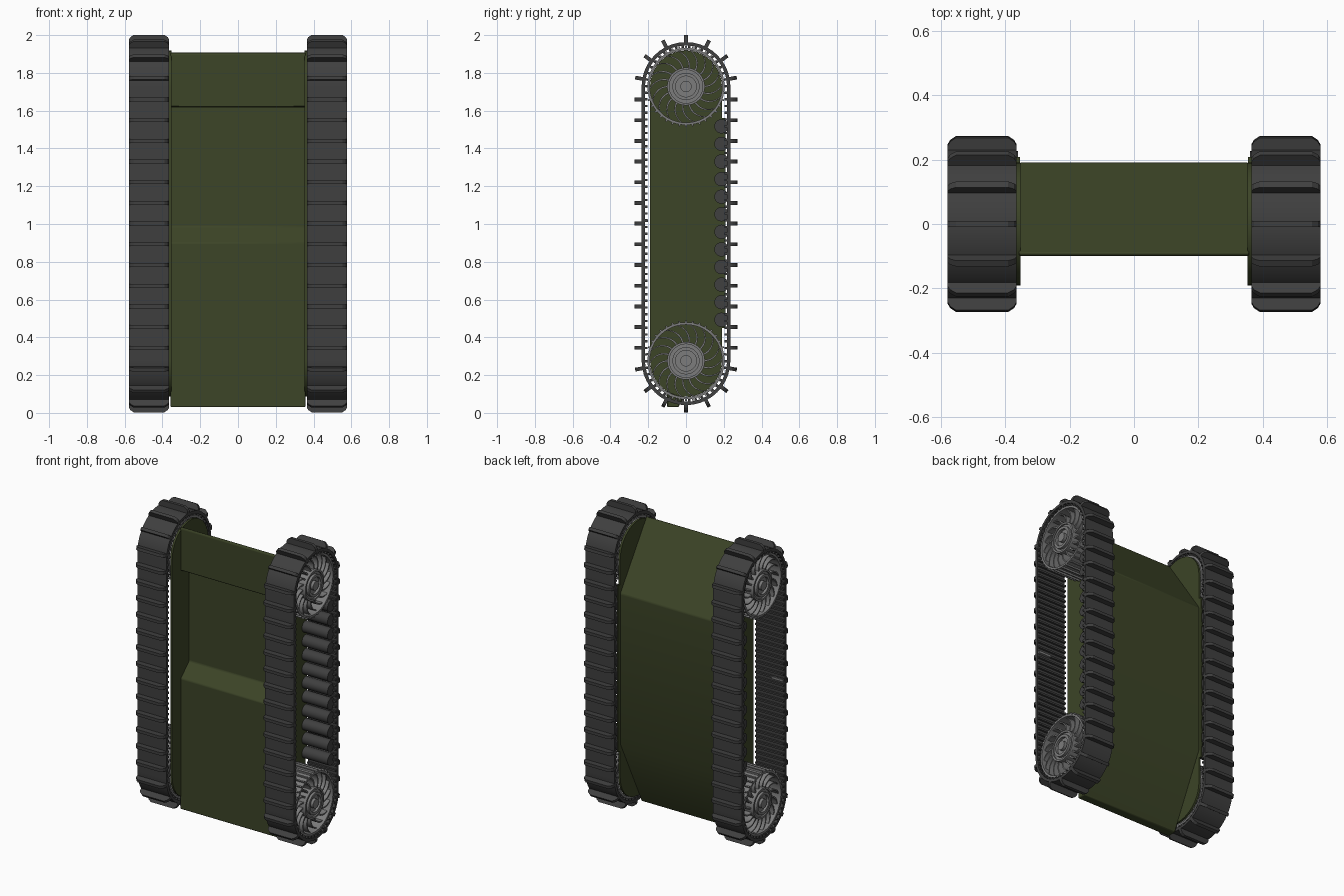
import bpy, bmesh, math
from math import sin, cos, pi
from mathutils import Matrix, Vector

if "Cube" in bpy.data.objects:
    bpy.data.objects.remove(bpy.data.objects["Cube"])

ZLO, ZHI = 0.276, 1.728      # wheel centre heights
SPAN = ZHI - ZLO


def material(name, rgb):
    m = bpy.data.materials.new(name)
    m.diffuse_color = (*rgb, 1)
    m.use_nodes = True
    m.node_tree.nodes["Principled BSDF"].inputs["Base Color"].default_value = m.diffuse_color
    return m


GREEN = material("olive", (0.045, 0.058, 0.02))
DARK = material("rubber", (0.05, 0.05, 0.05))
GREY = material("metal", (0.2, 0.2, 0.2))


def finish(bm, name, mat, mirror=True, bevel=0, smooth=True):
    bmesh.ops.recalc_face_normals(bm, faces=bm.faces)
    me = bpy.data.meshes.new(name)
    bm.to_mesh(me)
    bm.free()
    ob = bpy.data.objects.new(name, me)
    bpy.context.collection.objects.link(ob)
    me.materials.append(mat)
    if smooth:
        bpy.context.view_layer.objects.active = ob
        ob.select_set(True)
        bpy.ops.object.shade_smooth_by_angle(angle=math.radians(30))
        ob.select_set(False)
    if bevel:
        b = ob.modifiers.new("Bevel", 'BEVEL')
        b.width, b.segments = bevel, 2
    if mirror:
        ob.modifiers.new("Mirror", 'MIRROR')
    return ob


def prism(bm, pts, x0, x1):
    """Extrude a closed y-z outline from x0 to x1."""
    a = [bm.verts.new((x0, y, z)) for y, z in pts]
    b = [bm.verts.new((x1, y, z)) for y, z in pts]
    n = len(pts)
    bm.faces.new(a)
    bm.faces.new(b[::-1])
    for i in range(n):
        bm.faces.new((a[i], a[(i + 1) % n], b[(i + 1) % n], b[i]))


def tube(bm, outer, inner, x0, x1):
    """Hollow prism between two y-z outlines with the same point count."""
    rings = [[bm.verts.new((x, y, z)) for y, z in o]
             for o, x in ((outer, x0), (outer, x1), (inner, x1), (inner, x0))]
    n = len(outer)
    for k in range(4):
        p, q = rings[k], rings[(k + 1) % 4]
        for i in range(n):
            j = (i + 1) % n
            bm.faces.new((p[i], p[j], q[j], q[i]))


def circle(r, n, zc):
    return [(r * cos(2 * pi * i / n), zc + r * sin(2 * pi * i / n)) for i in range(n)]


def stadium(r, n=20):
    top = [(r * cos(pi * i / n), ZHI + r * sin(pi * i / n)) for i in range(n + 1)]
    return top + [(-y, ZLO + ZHI - z) for y, z in top]


def on_loop(t, r):
    """Point and outward angle at fraction t of the track loop, starting at the top."""
    arc = pi * r
    d = (t % 1) * 2 * (SPAN + arc)
    if d < arc / 2:
        a = pi / 2 - d / r
        return r * cos(a), ZHI + r * sin(a), a
    d -= arc / 2
    if d < SPAN:
        return r, ZHI - d, 0
    d -= SPAN
    if d < arc:
        a = -d / r
        return r * cos(a), ZLO + r * sin(a), a
    d -= arc
    if d < SPAN:
        return -r, ZLO + d, pi
    a = pi - (d - SPAN) / r
    return r * cos(a), ZHI + r * sin(a), a


def place(bm, outline, half, t, r):
    """Plate with an (x, outward) outline, standing on the track loop."""
    y, z, a = on_loop(t, r)
    rows = []
    for s in (-half, half):
        rows.append([bm.verts.new((x, y + h * cos(a) - s * sin(a), z + h * sin(a) + s * cos(a)))
                     for x, h in outline])
    p, q = rows
    n = len(outline)
    bm.faces.new(p)
    bm.faces.new(q[::-1])
    for i in range(n):
        bm.faces.new((p[i], p[(i + 1) % n], q[(i + 1) % n], q[i]))


# hull between the tracks
bm = bmesh.new()
prism(bm, [(-0.09, 1.91), (0.19, 1.5), (0.19, 0.5), (-0.04, 0.03), (-0.1, 0.03),
           (-0.1, 0.9), (-0.012, 0.985), (-0.012, 1.62), (-0.1, 1.62), (-0.1, 1.9)],
      -0.357, 0.357)
finish(bm, "hull", GREEN, mirror=False, bevel=0.006)

# side plates
bm = bmesh.new()
prism(bm, stadium(0.19), 0.352, 0.366)
finish(bm, "side_plate", GREEN)
bm = bmesh.new()
prism(bm, [(0.15, 0.45), (0.208, 0.45), (0.208, 1.56), (0.15, 1.56)], 0.354, 0.364)
finish(bm, "roller_mount", GREEN)

# track belt
bm = bmesh.new()
tube(bm, stadium(0.235), stadium(0.217), 0.364, 0.578)
finish(bm, "track_belt", DARK)

# outer cleats
bm = bmesh.new()
for i in range(40):
    place(bm, [(0.364, -0.01), (0.578, -0.01), (0.578, 0.012), (0.57, 0.026),
               (0.552, 0.038), (0.39, 0.038), (0.372, 0.026), (0.364, 0.012)],
          0.01, i / 40, 0.235)
finish(bm, "track_cleats", DARK, smooth=False)

# inner drive teeth of the belt
bm = bmesh.new()
for i in range(120):
    place(bm, [(0.366, 0.004), (0.576, 0.004), (0.576, -0.013), (0.366, -0.013)],
          0.006, (i + 0.5) / 120, 0.217)
finish(bm, "track_teeth", DARK, smooth=False)

# small belt joint pin on the front run
bm = bmesh.new()
prism(bm, [(-0.218, 1.01), (-0.2, 1.01), (-0.2, 1.025), (-0.218, 1.025)], 0.49, 0.576)
finish(bm, "belt_pin", GREY)

# road rollers
bm = bmesh.new()
for i in range(12):
    z = 0.493 + i * 0.0931
    prism(bm, [(y + 0.188, q) for y, q in circle(0.038, 20, z)], 0.36, 0.555)
finish(bm, "road_rollers", DARK)

# sprocket wheels: rim, rim teeth, curved spokes, stepped hub
for label, zc in (("upper", ZHI), ("lower", ZLO)):
    bm = bmesh.new()
    tube(bm, circle(0.204, 48, zc), circle(0.191, 48, zc), 0.37, 0.566)
    for i in range(36):
        rot = 2 * pi * i / 36
        prism(bm, [(r * cos(rot + d / r), zc + r * sin(rot + d / r))
                   for r, d in ((0.2, -0.006), (0.214, -0.004), (0.214, 0.004), (0.2, 0.006))],
              0.372, 0.564)
    finish(bm, label + "_wheel_rim", GREY)

    bm = bmesh.new()
    for i in range(18):
        rot = 2 * pi * i / 18
        mid = [(0.09 + 0.105 * k / 6, rot + 0.42 * (k / 6) ** 2) for k in range(7)]
        edge = [(r, a + 0.005 / r) for r, a in mid] + [(r, a - 0.005 / r) for r, a in mid[::-1]]
        prism(bm, [(r * cos(a), zc + r * sin(a)) for r, a in edge], 0.4, 0.55)
    finish(bm, label + "_wheel_spokes", GREY)

    bm = bmesh.new()
    prism(bm, circle(0.1, 40, zc), 0.366, 0.555)
    tube(bm, circle(0.1, 40, zc), circle(0.088, 40, zc), 0.55, 0.566)
    tube(bm, circle(0.072, 40, zc), circle(0.055, 40, zc), 0.55, 0.572)
    prism(bm, circle(0.03, 24, zc), 0.55, 0.575)
    finish(bm, label + "_wheel_hub", GREY)
